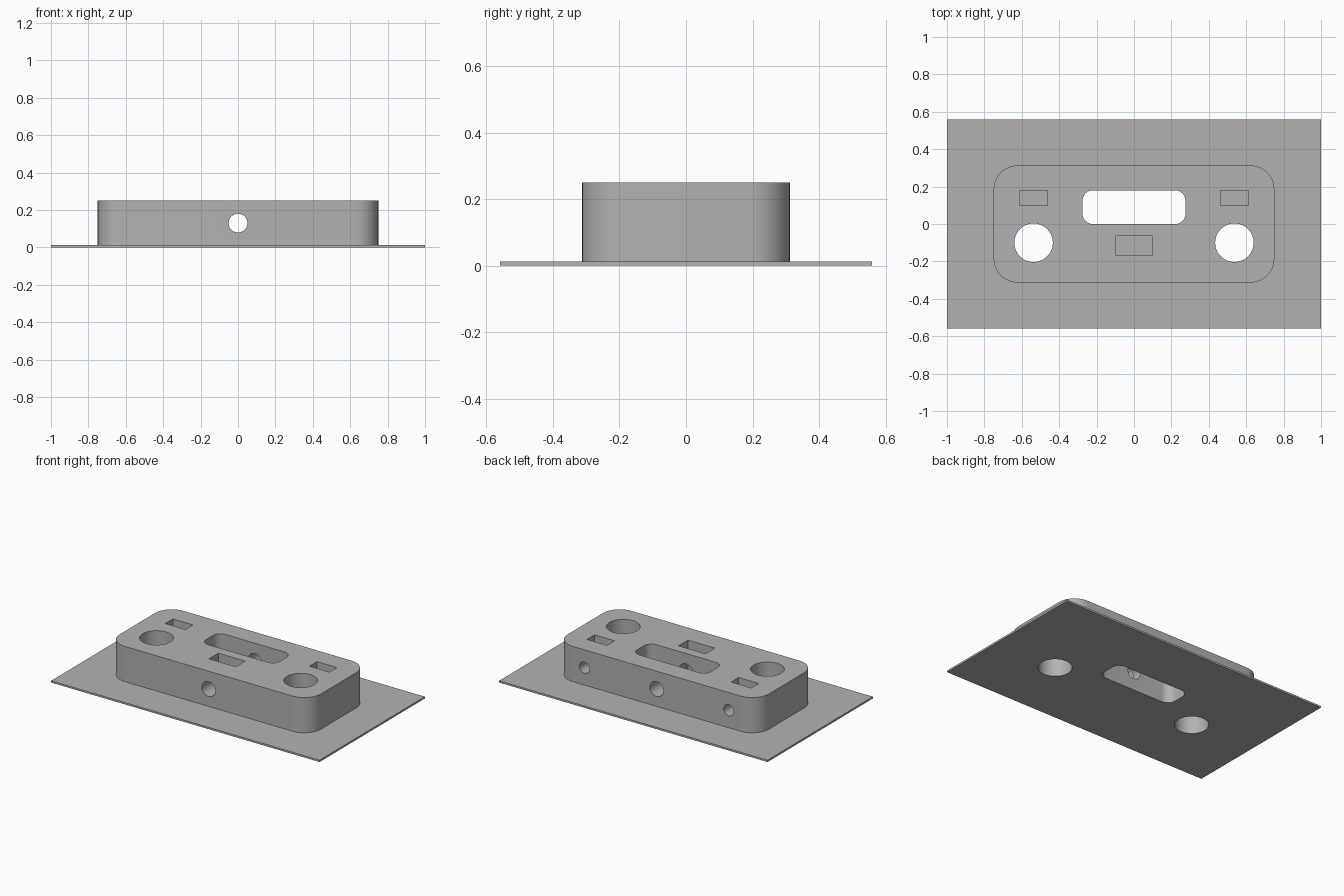
import bpy, bmesh
from math import pi, sin, cos
from mathutils import Matrix

cube = bpy.data.objects.get("Cube")
if cube:
    bpy.data.objects.remove(cube, do_unlink=True)

PLATE_TOP, BODY_TOP = 0.0125, 0.25
BORE_Z = 0.13

grey = bpy.data.materials.new("plain_grey")
grey.use_nodes = True
GREY = (0.45, 0.45, 0.45, 1)
grey.diffuse_color = GREY
grey.node_tree.nodes["Principled BSDF"].inputs["Base Color"].default_value = GREY


def make_object(name, bm):
    bmesh.ops.recalc_face_normals(bm, faces=bm.faces)
    mesh = bpy.data.meshes.new(name)
    bm.to_mesh(mesh)
    bm.free()
    mesh.materials.append(grey)
    obj = bpy.data.objects.new(name, mesh)
    bpy.context.scene.collection.objects.link(obj)
    return obj


def block(name, x, y, z, radius=0, steps=12):
    """Upright block over the given ranges, with optional rounded corners."""
    if radius:
        outline = []
        corners = [(x[1], y[1], -1, -1), (x[0], y[1], 1, -1),
                   (x[0], y[0], 1, 1), (x[1], y[0], -1, 1)]
        for i, (cx, cy, sx, sy) in enumerate(corners):
            for k in range(steps + 1):
                a = (i + k / steps) * pi / 2
                outline.append((cx + radius * (sx + cos(a)), cy + radius * (sy + sin(a))))
    else:
        outline = [(x[1], y[1]), (x[0], y[1]), (x[0], y[0]), (x[1], y[0])]
    bm = bmesh.new()
    base = bm.faces.new([bm.verts.new((px, py, z[0])) for px, py in outline])
    top = bmesh.ops.extrude_face_region(bm, geom=[base])["geom"]
    bmesh.ops.translate(bm, vec=(0, 0, z[1] - z[0]),
                        verts=[v for v in top if isinstance(v, bmesh.types.BMVert)])
    return make_object(name, bm)


def bore(name, centre, radius, length, along_y=False):
    """Cylinder cutter, upright or running front to back."""
    bm = bmesh.new()
    turn = Matrix.Rotation(pi / 2, 4, 'X') if along_y else Matrix()
    bmesh.ops.create_cone(bm, cap_ends=True, segments=48, radius1=radius, radius2=radius,
                          depth=length, matrix=Matrix.Translation(centre) @ turn)
    return make_object(name, bm)


def cut(target, cutters):
    for cutter in cutters:
        mod = target.modifiers.new(cutter.name, 'BOOLEAN')
        mod.operation, mod.solver, mod.object = 'DIFFERENCE', 'EXACT', cutter
    bpy.ops.object.select_all(action='DESELECT')
    target.select_set(True)
    bpy.context.view_layer.objects.active = target
    for mod in list(target.modifiers):
        bpy.ops.object.modifier_apply(modifier=mod.name)
    bpy.ops.object.shade_smooth_by_angle(angle=pi / 6)


# Main parts
plate = block("base_plate", (-1, 1), (-0.56, 0.56), (0, PLATE_TOP))
body = block("body_block", (-0.75, 0.75), (-0.3125, 0.3125), (PLATE_TOP, BODY_TOP), 0.125)

# Openings through both parts
through = [block("slot_cutter", (-0.275, 0.275), (0, 0.18), (-0.1, 0.4), 0.055)]
# Pocket and bore through the middle of the body
body_cuts = [
    block("front_pocket_cutter", (-0.1, 0.1), (-0.165, -0.065), (0.03, 0.4)),
    bore("centre_bore_cutter", (0, 0, BORE_Z), 0.05, 1, True),
]
# Side holes, with a pocket and a rear bore leading into each
for side, s in (("left", 1), ("right", -1)):
    x = 0.537 * s
    through.append(bore(side + "_hole_cutter", (x, -0.1, 0.1), 0.103, 1))
    body_cuts.append(block(side + "_pocket_cutter", (x - 0.075, x + 0.075), (0.1, 0.18), (0.05, 0.4)))
    body_cuts.append(bore(side + "_bore_cutter", (x, 0.15, BORE_Z), 0.0375, 0.5, True))

cut(plate, through)
cut(body, through + body_cuts)
for cutter in through + body_cuts:
    bpy.data.objects.remove(cutter, do_unlink=True)
